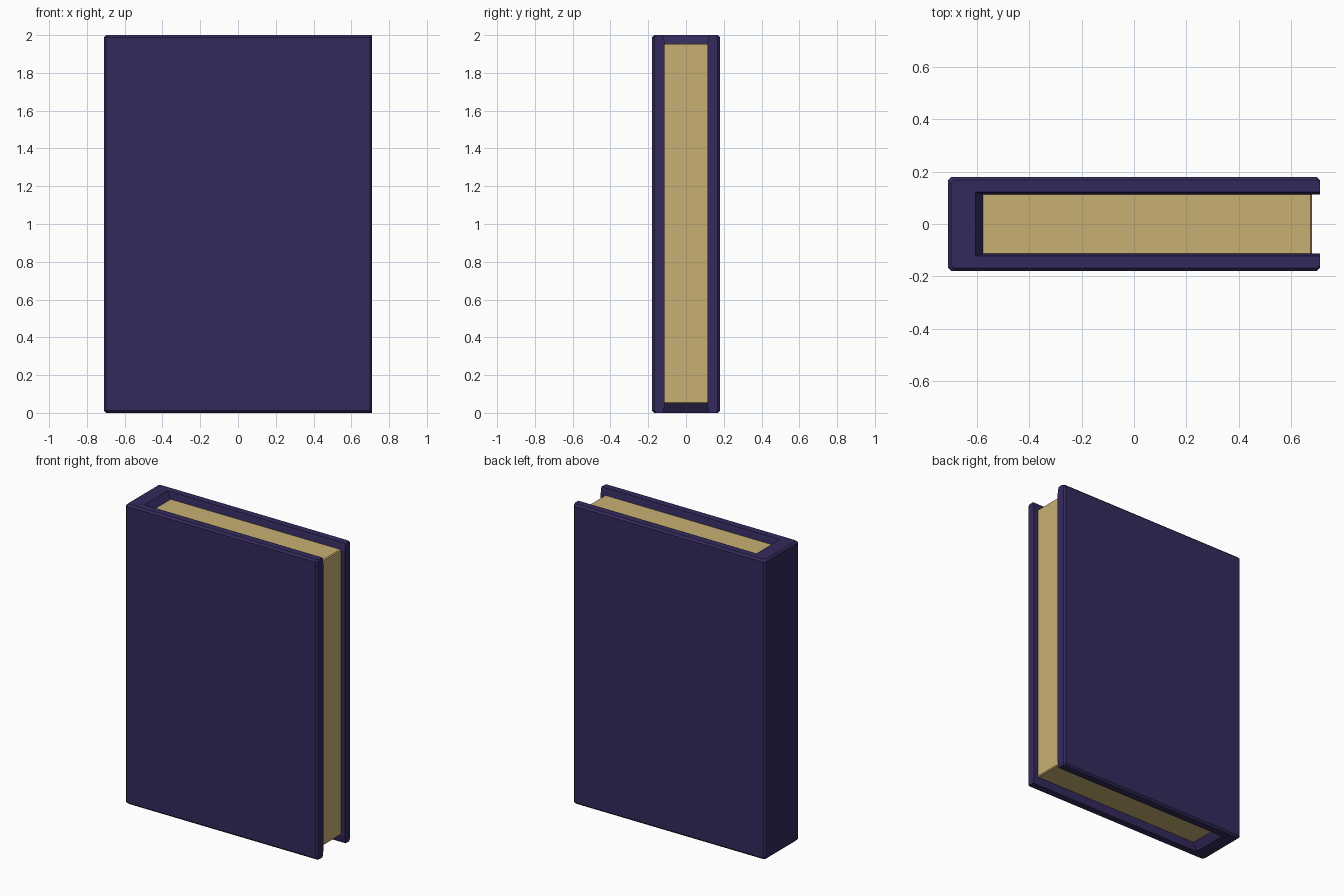
import bpy, bmesh

if "Cube" in bpy.data.objects:
    bpy.data.objects.remove(bpy.data.objects["Cube"])

def material(name, color):
    m = bpy.data.materials.new(name)
    m.diffuse_color = (*color, 1)
    m.use_nodes = True
    m.node_tree.nodes["Principled BSDF"].inputs["Base Color"].default_value = m.diffuse_color
    return m

def add_object(name, bm, mat):
    bmesh.ops.recalc_face_normals(bm, faces=bm.faces)
    me = bpy.data.meshes.new(name)
    bm.to_mesh(me)
    bm.free()
    me.materials.append(mat)
    ob = bpy.data.objects.new(name, me)
    bpy.context.collection.objects.link(ob)
    return ob

def cover_outline(inset, inner_y, spine_x):
    """C-shaped outline seen from above: spine at -x, open at +x."""
    c = 0.012
    x, y = 0.71, 0.18 - inset
    half = [(-x + inset, y - c), (-x + inset + c, y), (x - c, y), (x, y - c),
            (x, inner_y), (spine_x, inner_y)]
    return half + [(px, -py) for px, py in reversed(half)]

# Cover: C outline lofted upward, with bevelled rims and a sloped inner spine
lower = [(0.0, 0.012, 0.122, -0.606),
         (0.012, 0.0, 0.119, -0.598),
         (0.048, 0.0, 0.113, -0.574)]
levels = lower + [(2 - z, *rest) for z, *rest in reversed(lower)]
bm = bmesh.new()
rings = [[bm.verts.new((x, y, z)) for x, y in cover_outline(*rest)]
         for z, *rest in levels]
for a, b in zip(rings, rings[1:]):
    for i in range(len(a)):
        j = (i + 1) % len(a)
        bm.faces.new((a[i], a[j], b[j], b[i]))
bm.faces.new(rings[0])
bm.faces.new(rings[-1])
add_object("cover", bm, material("cover_purple", (0.034, 0.023, 0.107)))

# Page block, with a tiny bevel, meeting the cover on three sides
bm = bmesh.new()
bmesh.ops.create_cube(bm, size=1)
for v in bm.verts:
    v.co.x = 0.68 if v.co.x > 0 else -0.585
    v.co.y *= 0.228
    v.co.z = 1.955 if v.co.z > 0 else 0.05
fore = [e for e in bm.edges if all(v.co.x > 0 for v in e.verts)
        and abs(e.verts[0].co.y - e.verts[1].co.y) > 0.1]
bmesh.ops.bevel(bm, geom=fore, offset=0.006, segments=1, affect='EDGES')
add_object("pages", bm, material("page_tan", (0.578, 0.434, 0.168)))
